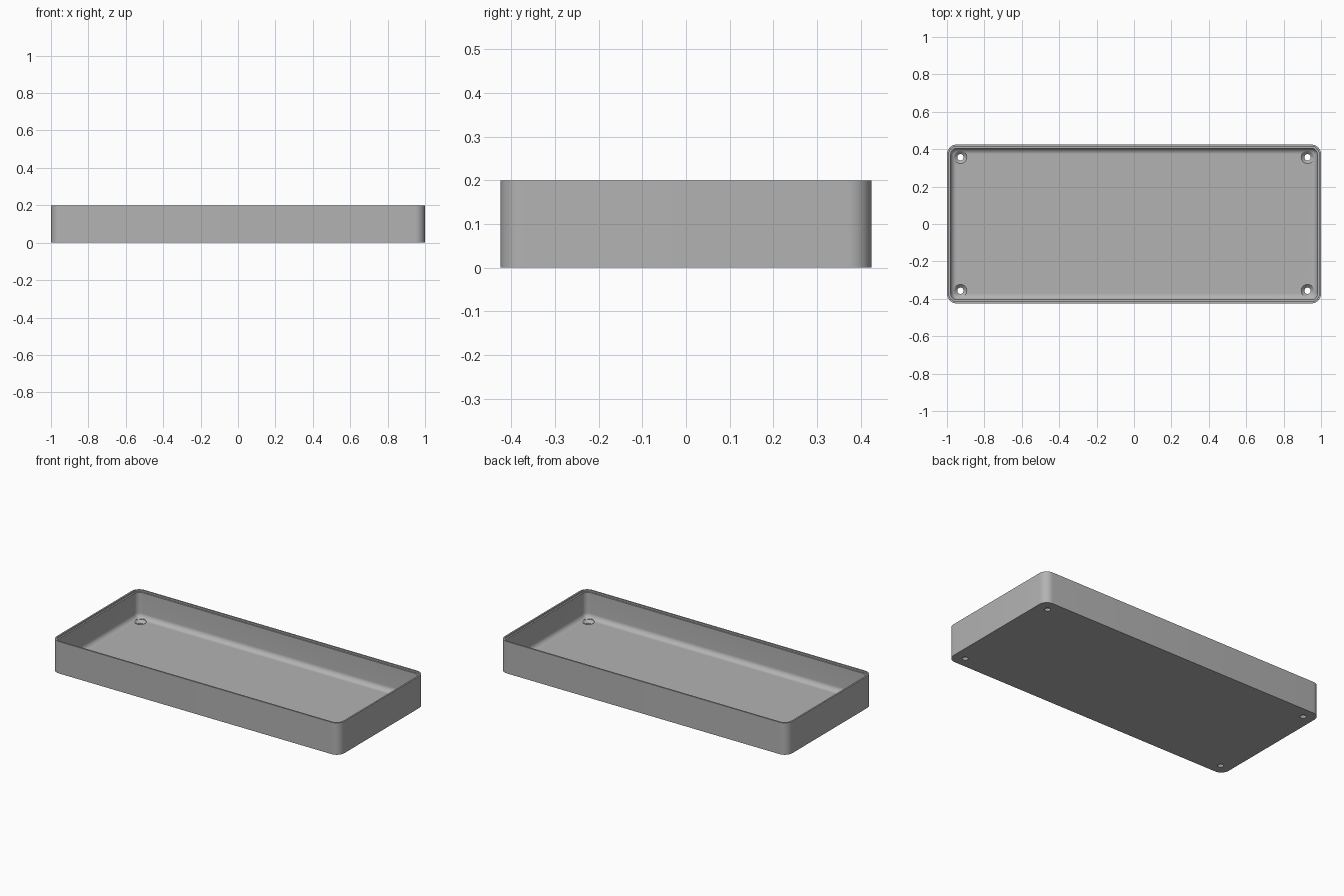
import bpy, bmesh, math

HALF_X, HALF_Y, CORNER = 1.0, 0.425, 0.053
HEIGHT, FLOOR, WALL, FILLET = 0.2, 0.03, 0.02, 0.031
LIP_WIDTH, LIP_DEPTH = 0.01, 0.01
SEGMENTS = 10

cube = bpy.data.objects.get("Cube")
if cube:
    bpy.data.objects.remove(cube, do_unlink=True)

grey = bpy.data.materials.new("grey plastic")
grey.use_nodes = True
colour = (0.45, 0.45, 0.45, 1)
grey.diffuse_color = colour
grey.node_tree.nodes["Principled BSDF"].inputs["Base Color"].default_value = colour


def make_object(name, bm):
    bmesh.ops.recalc_face_normals(bm, faces=bm.faces)
    mesh = bpy.data.meshes.new(name)
    bm.to_mesh(mesh)
    bm.free()
    mesh.materials.append(grey)
    obj = bpy.data.objects.new(name, mesh)
    bpy.context.collection.objects.link(obj)
    return obj


def skin(bm, rings):
    """Join closed rings of points with quads and cap both ends."""
    loops = [[bm.verts.new(p) for p in ring] for ring in rings]
    for low, high in zip(loops, loops[1:]):
        for i in range(len(low)):
            j = (i + 1) % len(low)
            bm.faces.new((low[i], low[j], high[j], high[i]))
    bm.faces.new(loops[0])
    bm.faces.new(loops[-1])


def rounded_rectangle(inset, z):
    radius = max(CORNER - inset, 0.002)
    cx, cy = HALF_X - inset - radius, HALF_Y - inset - radius
    points = []
    for k, (sx, sy) in enumerate([(1, 1), (-1, 1), (-1, -1), (1, -1)]):
        for i in range(SEGMENTS + 1):
            a = math.pi / 2 * (k + i / SEGMENTS)
            points.append((sx * cx + radius * math.cos(a),
                           sy * cy + radius * math.sin(a), z))
    return points


def circle(x, y, radius, z, count=32):
    return [(x + radius * math.cos(math.tau * i / count),
             y + radius * math.sin(math.tau * i / count), z) for i in range(count)]


# Tray: outer wall, stepped rim, inner wall, filleted floor
profile = [(0, 0), (0, HEIGHT), (LIP_WIDTH, HEIGHT),
           (LIP_WIDTH, HEIGHT - LIP_DEPTH), (WALL, HEIGHT - LIP_DEPTH)]
for i in range(SEGMENTS + 1):
    a = math.pi / 2 * i / SEGMENTS
    profile.append((WALL + FILLET * (1 - math.cos(a)),
                    FLOOR + FILLET * (1 - math.sin(a))))
bm = bmesh.new()
skin(bm, [rounded_rectangle(inset, z) for inset, z in profile])
tray = make_object("tray", bm)

# Countersunk screw holes in the four corners
bm = bmesh.new()
for x in (-0.928, 0.928):
    for y in (-0.357, 0.357):
        steps = [(0.017, -0.02), (0.017, 0.014), (0.034, FLOOR), (0.034, FLOOR + 0.03)]
        skin(bm, [circle(x, y, r, z) for r, z in steps])
cutter = make_object("screw_hole_cutter", bm)
cutter.hide_render = True

cut = tray.modifiers.new("screw holes", "BOOLEAN")
cut.operation = "DIFFERENCE"
cut.solver = "EXACT"
cut.object = cutter
bpy.ops.object.select_all(action="DESELECT")
tray.select_set(True)
bpy.context.view_layer.objects.active = tray
bpy.ops.object.modifier_apply(modifier=cut.name)
bpy.data.objects.remove(cutter, do_unlink=True)
bpy.ops.object.shade_smooth_by_angle(angle=math.radians(30))
